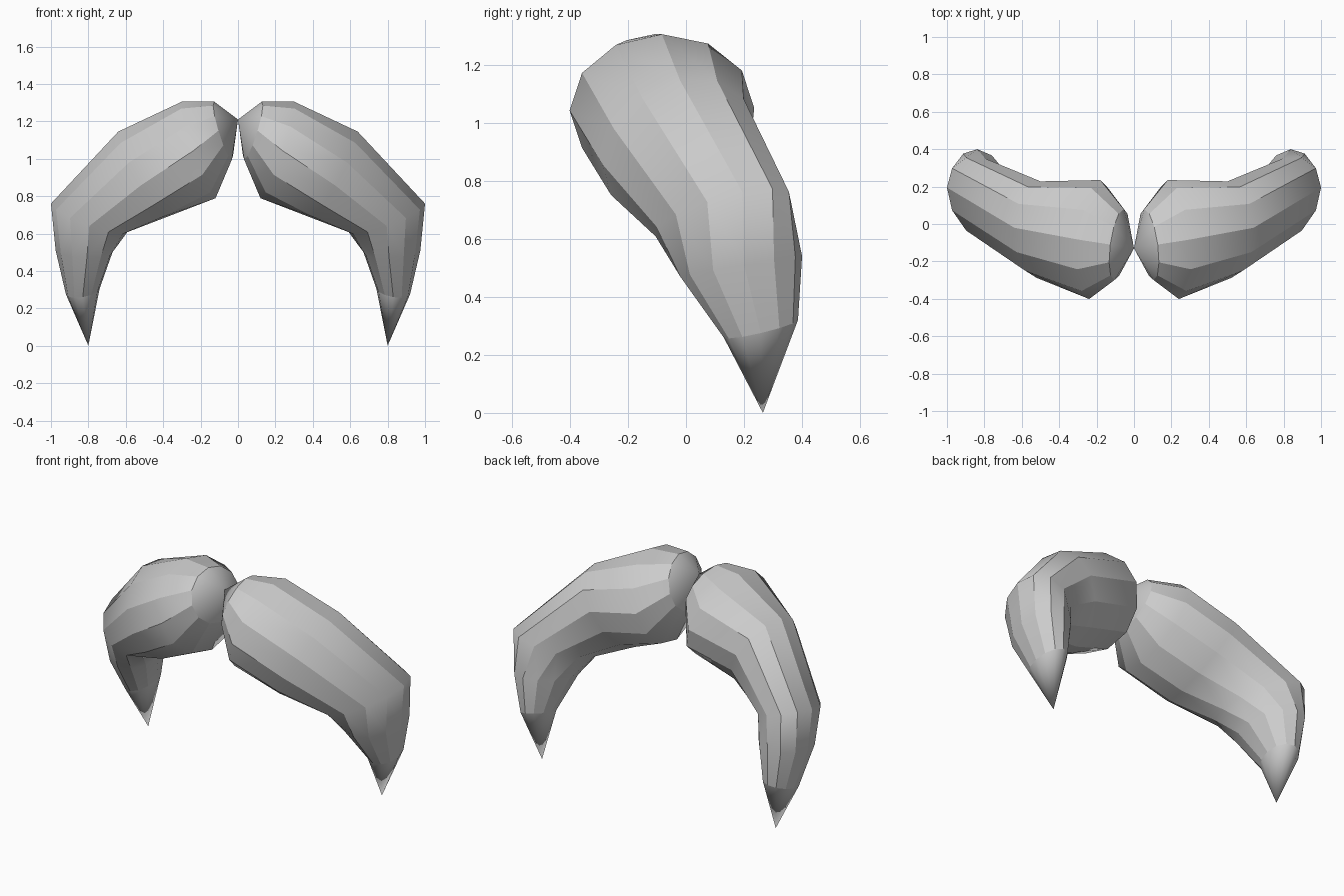
import bpy, bmesh, math
from mathutils import Vector as V

if "Cube" in bpy.data.objects:
    bpy.data.objects.remove(bpy.data.objects["Cube"])

SIDES = 12
# Cross-sections from centre to tip: centre, upper/outer half-axis, rear half-axis
RINGS = [
    ((0.08, -0.11, 1.15), (0.047, 0.00, 0.155), (-0.025, 0.19, 0.00)),
    ((0.21, -0.083, 1.047), (0.09, 0.00, 0.258), (-0.03, 0.318, 0.005)),
    ((0.51, -0.03, 0.917), (0.13, 0.01, 0.228), (-0.01, 0.258, 0.06)),
    ((0.795, 0.125, 0.685), (0.205, 0.07, 0.075), (0.00, 0.225, 0.045)),
    ((0.823, 0.19, 0.505), (0.152, 0.01, 0.005), (0.015, 0.21, 0.035)),
    ((0.83, 0.258, 0.29), (0.09, 0.00, -0.015), (0.00, 0.128, 0.03)),
]
ROOT, TIP = V((0, -0.13, 1.21)), V((0.80, 0.265, 0.0))


def build_half(name, side):
    bm = bmesh.new()

    def vert(p):
        return bm.verts.new((p.x * side, p.y, p.z))

    loops = []
    for c, u, v in RINGS:
        angles = [2 * math.pi * i / SIDES for i in range(SIDES)]
        loops.append([vert(V(c) + V(u) * math.cos(a) + V(v) * math.sin(a)) for a in angles])
    # Body: smooth along its length, with crisp lengthwise facets
    for a, b in zip(loops, loops[1:]):
        for i in range(SIDES):
            j = (i + 1) % SIDES
            bm.faces.new((a[i], a[j], b[j], b[i]))
        for p, q in zip(a, b):
            bm.edges.get((p, q)).smooth = False
    # Smooth cones at the centre join and at the drooping tip
    for loop, point in ((loops[0], ROOT), (loops[-1], TIP)):
        apex = vert(point)
        for i in range(SIDES):
            j = (i + 1) % SIDES
            bm.faces.new((loop[i], loop[j], apex))
            bm.edges.get((loop[i], loop[j])).smooth = False
    for f in bm.faces:
        f.smooth = True
    bmesh.ops.recalc_face_normals(bm, faces=bm.faces)
    mesh = bpy.data.meshes.new(name)
    bm.to_mesh(mesh)
    bm.free()
    obj = bpy.data.objects.new(name, mesh)
    bpy.context.collection.objects.link(obj)


# Mirrored moustache halves
build_half("moustache_right", 1)
build_half("moustache_left", -1)
